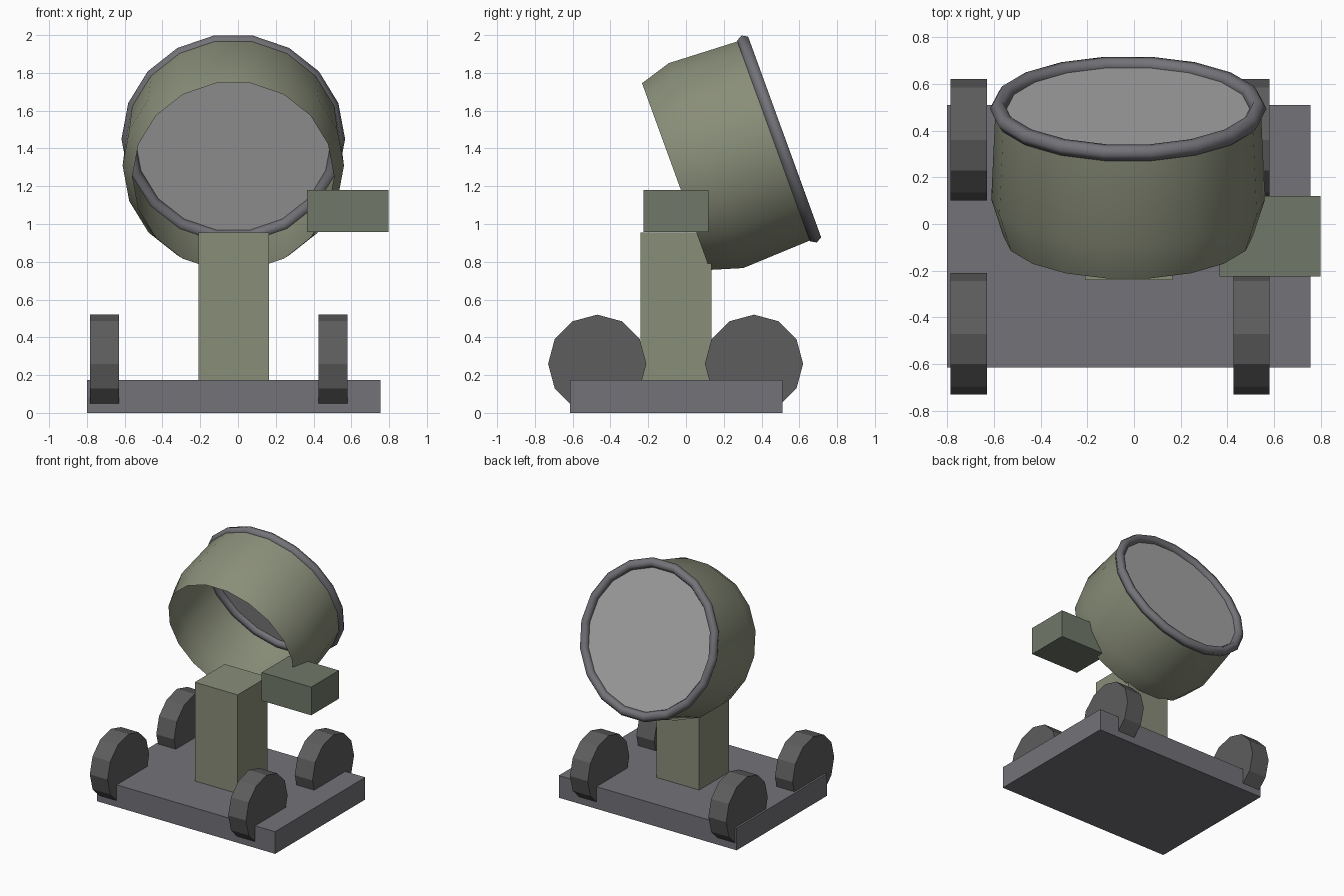
import bpy, bmesh
from math import radians, sin, cos, tau
from mathutils import Matrix

if "Cube" in bpy.data.objects:
    bpy.data.objects.remove(bpy.data.objects["Cube"])


def material(name, rgb):
    m = bpy.data.materials.new(name)
    m.diffuse_color = (*rgb, 1)
    m.use_nodes = True
    m.node_tree.nodes["Principled BSDF"].inputs["Base Color"].default_value = m.diffuse_color
    return m


STEEL = material("steel", (0.17, 0.17, 0.19))
RUBBER = material("rubber", (0.11, 0.11, 0.11))
OLIVE = material("olive", (0.25, 0.27, 0.19))
GREEN = material("green_grey", (0.16, 0.19, 0.14))
GLASS = material("lens_grey", (0.4, 0.4, 0.4))


def box(name, x, y, z, mat):
    bpy.ops.mesh.primitive_cube_add(size=1)
    o = bpy.context.object
    o.name = name
    o.location = [(a + b) / 2 for a, b in (x, y, z)]
    o.scale = [b - a for a, b in (x, y, z)]
    o.data.materials.append(mat)
    return o


# carriage, post and side box
box("base", (-0.80, 0.755), (-0.615, 0.51), (0, 0.175), STEEL)
box("post", (-0.21, 0.165), (-0.24, 0.135), (0.15, 0.955), OLIVE)
box("control_box", (0.365, 0.798), (-0.225, 0.12), (0.957, 1.18), GREEN)

# wheels: twelve-sided, corner pointing up
for sx, x in (("left", -0.707), ("right", 0.503)):
    for sy, y in (("front", -0.47), ("back", 0.36)):
        bpy.ops.mesh.primitive_cylinder_add(vertices=12, radius=0.26, depth=0.155,
                                            location=(x, y, 0.26), rotation=(0, radians(90), 0))
        w = bpy.context.object
        w.name = f"wheel_{sy}_{sx}"
        w.data.materials.append(RUBBER)

# lamp head: local z is the lamp axis, tilted 20 degrees upward towards the back
SIDES = 18
TILT = Matrix.Translation((-0.025, 0.493, 1.45)) @ Matrix.Rotation(radians(-70), 4, 'X')


def lathe(name, profile, mat, cap=False):
    bm = bmesh.new()
    rings = [[bm.verts.new((r * cos(tau * i / SIDES), r * sin(tau * i / SIDES), z))
              for i in range(SIDES)] for r, z in profile]
    for a, b in zip(rings, rings[1:]):
        for i in range(SIDES):
            j = (i + 1) % SIDES
            bm.faces.new((a[i], a[j], b[j], b[i])).smooth = True
    if cap:
        bm.faces.new(rings[-1])
    me = bpy.data.meshes.new(name)
    bm.to_mesh(me)
    bm.free()
    me.materials.append(mat)
    o = bpy.data.objects.new(name, me)
    bpy.context.collection.objects.link(o)
    o.matrix_world = TILT
    return o


# open barrel and the lens closing its far end
lathe("lamp_barrel", [(0.534, -0.581), (0.586, -0.412), (0.568, 0)], OLIVE)
lathe("lens", [(0.555, 0)], GLASS, cap=True)

# rim around the lens
bpy.ops.mesh.primitive_torus_add(major_segments=SIDES, minor_segments=6,
                                 major_radius=0.556, minor_radius=0.036)
rim = bpy.context.object
rim.name = "lens_rim"
rim.matrix_world = TILT
rim.data.materials.append(STEEL)
bpy.ops.object.shade_smooth()
